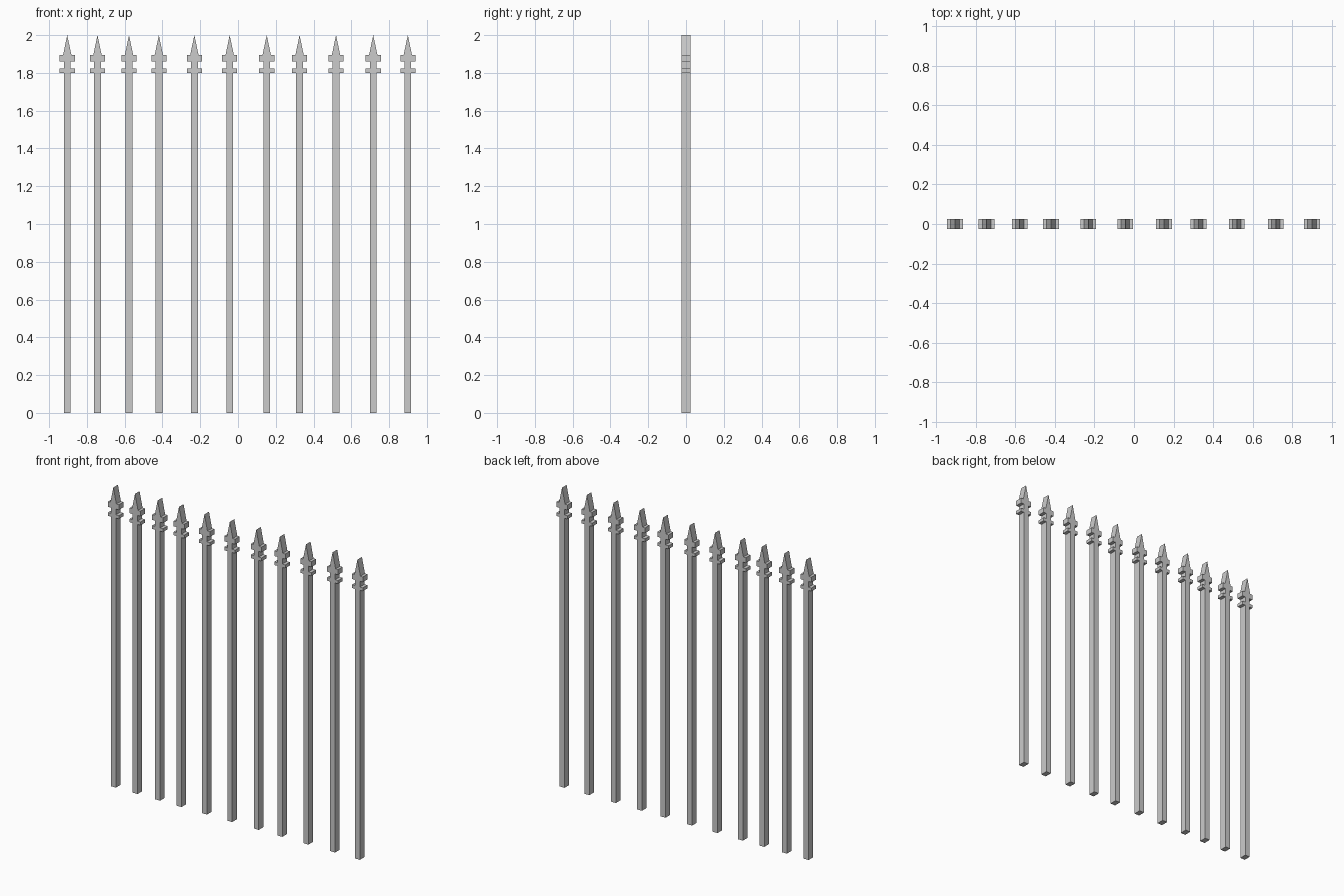
import bpy

if "Cube" in bpy.data.objects:
    bpy.data.objects.remove(bpy.data.objects["Cube"])

# Centre of every picket along x (spacing is slightly uneven)
XS = [-0.904, -0.744, -0.577, -0.419, -0.231, -0.044, 0.152, 0.326, 0.519, 0.716, 0.899]
DEPTH = 0.024

# Right half of the picket outline: shaft, thin collar, neck, cross bar, spear tip
HALF = [(0.018, 0), (0.018, 1.80), (0.04, 1.80), (0.04, 1.822), (0.018, 1.822),
        (0.018, 1.86), (0.04, 1.86), (0.04, 1.895), (0.022, 1.895)]
OUTLINE = HALF + [(0, 2.0)] + [(-x, z) for x, z in reversed(HALF)]


def picket_mesh():
    n = len(OUTLINE)
    verts = [(x, y, z) for y in (-DEPTH, DEPTH) for x, z in OUTLINE]
    faces = [tuple(range(n)), tuple(range(2 * n - 1, n - 1, -1))]
    faces += [(i, i + n, (i + 1) % n + n, (i + 1) % n) for i in range(n)]
    mesh = bpy.data.meshes.new("picket")
    mesh.from_pydata(verts, [], faces)
    return mesh


# Row of identical spear-topped pickets
mesh = picket_mesh()
for i, x in enumerate(XS):
    ob = bpy.data.objects.new(f"fence_picket_{i + 1}", mesh)
    ob.location.x = x
    bpy.context.collection.objects.link(ob)
